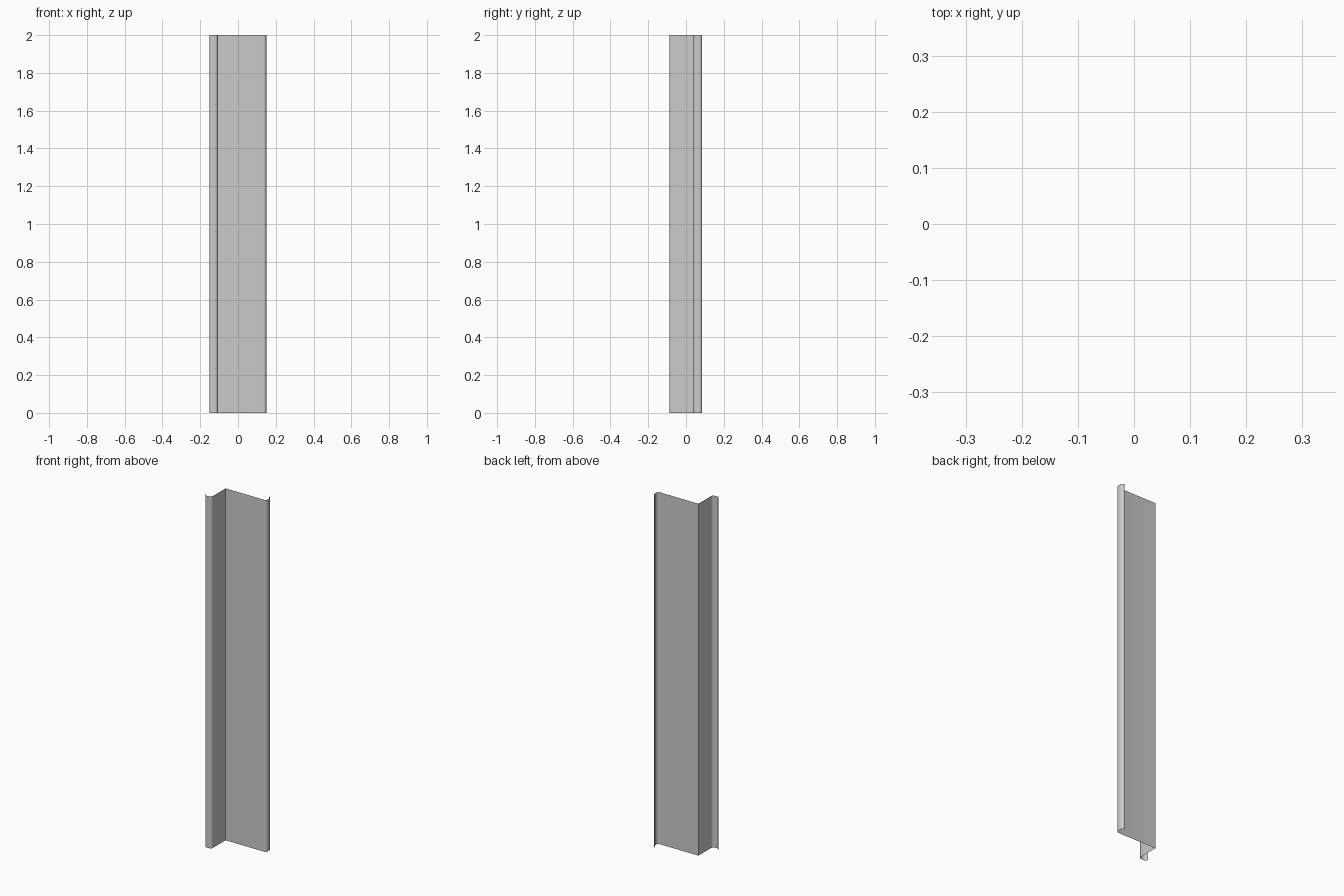
import bpy, bmesh
from math import sin, cos, pi

if "Cube" in bpy.data.objects:
    bpy.data.objects.remove(bpy.data.objects["Cube"])

HEIGHT = 2.0
R = 0.016                      # bend radius of the hooked lips
XL, XR = -0.152, 0.15          # outer x limits
YF, YB = -0.088, 0.086         # outer y limits
CX, CY = -0.106, 0.04          # sharp main corner


def arc(cx, cy, a0, a1, n=6):
    """Points on a bend, angles in units of pi."""
    return [(cx + R * cos(pi * (a0 + (a1 - a0) * i / n)),
             cy + R * sin(pi * (a0 + (a1 - a0) * i / n))) for i in range(n + 1)]


# Sheet profile: front hook, flange, main corner, web, back hook
profile = (arc(XL + R, YF + R, 1.0, 1.5)
           + arc(CX - R, YF + R, 1.5, 2.0)
           + [(CX, CY)]
           + arc(XR - R, CY + R, -0.5, 0.0)
           + arc(XR - R, YB - R, 0.0, 0.5))

# Extrude the open profile into a single thin sheet
bm = bmesh.new()
low = [bm.verts.new((x, y, 0)) for x, y in profile]
high = [bm.verts.new((x, y, HEIGHT)) for x, y in profile]
for i in range(len(profile) - 1):
    bm.faces.new((low[i], low[i + 1], high[i + 1], high[i]))
mesh = bpy.data.meshes.new("folded_sheet")
bm.to_mesh(mesh)
bm.free()
sheet = bpy.data.objects.new("folded_sheet", mesh)
bpy.context.collection.objects.link(sheet)

# Smooth bends, crisp main corner
bpy.context.view_layer.objects.active = sheet
sheet.select_set(True)
bpy.ops.object.shade_smooth_by_angle(angle=pi / 6)
